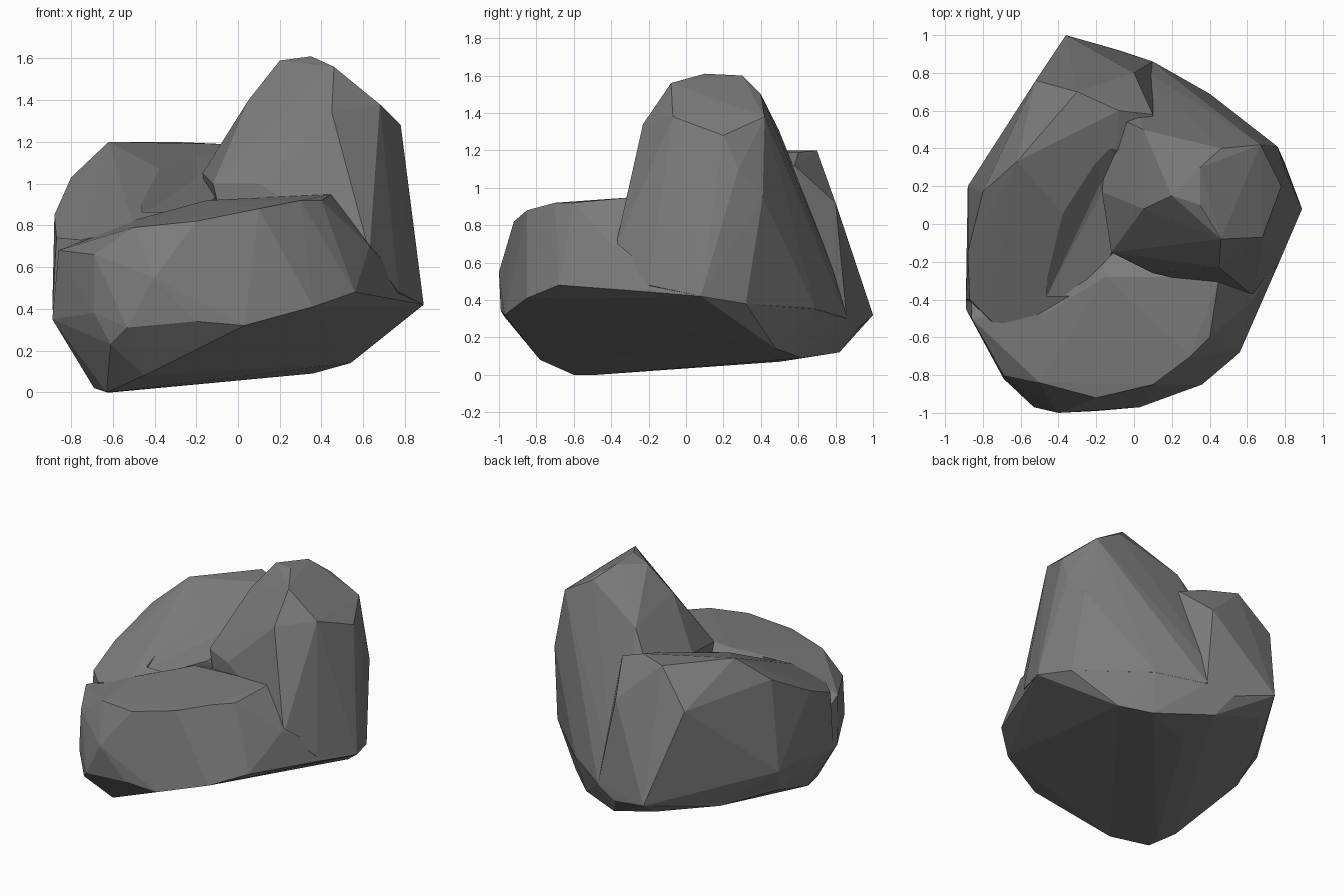
import bpy
import bmesh

default_cube = bpy.data.objects.get("Cube")
if default_cube:
    bpy.data.objects.remove(default_cube, do_unlink=True)

# One plain stone colour
stone = bpy.data.materials.new("grey stone")
stone.use_nodes = True
stone_colour = (0.2, 0.2, 0.2, 1)
stone.diffuse_color = stone_colour
stone.node_tree.nodes["Principled BSDF"].inputs["Base Color"].default_value = stone_colour


def chunk(name, *outlines):
    """Wrap a faceted convex stone around a few outlines."""
    bm = bmesh.new()
    for outline in outlines:
        for point in outline:
            bm.verts.new(point)
    hull = bmesh.ops.convex_hull(bm, input=bm.verts)
    spare = set(hull["geom_interior"]) | set(hull["geom_unused"])
    spare_verts = [item for item in spare if isinstance(item, bmesh.types.BMVert)]
    bmesh.ops.delete(bm, geom=spare_verts, context="VERTS")
    bmesh.ops.recalc_face_normals(bm, faces=bm.faces)
    mesh = bpy.data.meshes.new(name)
    bm.to_mesh(mesh)
    bm.free()
    mesh.materials.append(stone)
    obj = bpy.data.objects.new(name, mesh)
    bpy.context.scene.collection.objects.link(obj)
    return obj


def combine(target, helper, operation):
    """Bake a boolean into the target and discard the helper."""
    helper.hide_render = True
    modifier = target.modifiers.new("combine", "BOOLEAN")
    modifier.operation = operation
    modifier.solver = "EXACT"
    modifier.object = helper
    bpy.context.view_layer.update()
    depsgraph = bpy.context.evaluated_depsgraph_get()
    baked = bpy.data.meshes.new_from_object(target.evaluated_get(depsgraph))
    target.modifiers.clear()
    target.data = baked
    bpy.data.objects.remove(helper, do_unlink=True)


# Underside and widest outline of the boulder
underside = [
    (-.63, -.6, 0), (-.69, -.4, .02), (-.6, -.48, 0), (-.45, -.78, .08),
    (-.8, .1, .21), (-.62, .5, .2), (-.35, .85, .22), (0, .82, .12),
    (.36, .62, .09), (.54, .48, .14), (0, .5, .07),
]
waist = [
    (-.53, -.97, .31), (-.2, -.99, .34), (.03, -.97, .32), (.36, -.85, .41),
    (.56, -.68, .48), (.77, -.2, .45), (.89, .08, .42), (.8, .32, .38),
    (.4, .69, .35), (.1, .86, .3), (-.08, .92, .25), (-.36, 1, .32),
    (-.87, .1, .38), (-.89, -.45, .35), (-.69, -.82, .38), (-.61, -.88, .23),
]

# Low front shelf
shelf = [
    (-.4, -1, .55), (-.69, -.8, .66), (-.86, -.5, .68), (-.5, -.84, .79),
    (-.2, -.92, .82), (.1, -.85, .88), (.3, -.7, .92), (.4, -.6, .92),
    (.45, -.28, .95), (.63, -.4, .7), (-.15, -.28, .92), (-.48, -.48, .83),
]
boulder = chunk("boulder", underside, waist, shelf)

# Sloping slab on one side, rising to a ridge at the back
ridge = [
    (-.08, .6, 1.19), (-.3, .7, 1.2), (-.62, .33, 1.2), (-.8, .17, 1.03),
    (-.88, -.15, .85), (-.87, -.4, .74), (-.75, -.52, .73), (-.5, -.54, .79),
    (-.15, -.2, .95), (.1, .58, 1.12),
]
slab_foot = [
    (-.52, .76, .95), (0, .8, .92), (-.36, 1, .32), (.1, .86, .3),
    (-.88, .2, .4), (-.89, -.4, .4), (-.8, .1, .22), (-.62, .5, .21),
    (.2, .2, .5),
]
slab = chunk("slab", ridge, slab_foot)

# Notch with sloping walls broken out of the slab beside the peak
notch = chunk("notch", [
    (-.46, .25, 1.25), (-.22, .5, 1.25), (.2, .45, 1.25), (-.48, -.4, 1.2),
    (.1, -.4, 1.2), (-.19, .19, 1.03), (-.08, .34, 1.07), (.2, .4, 1.1),
    (-.46, -.38, .85), (0, -.38, .86), (-.26, -.08, .96), (.1, 0, 1),
])
combine(slab, notch, "DIFFERENCE")

# Tall peak
summit = [
    (.2, .15, 1.59), (.35, .1, 1.61), (.35, .3, 1.6), (.46, -.08, 1.56),
    (.46, .4, 1.5), (.67, .42, 1.38), (.68, -.07, 1.38), (.78, .2, 1.28),
]
shoulders = [
    (.05, .08, 1.4), (.05, .5, 1.3), (-.17, .17, 1.05), (-.12, -.15, 1),
    (.1, -.26, 1), (.45, -.23, 1.34), (.58, -.23, 1.1), (.8, .28, 1.1),
    (.76, .41, .95), (.2, .58, 1.05), (-.12, .58, 1.02),
]
peak_foot = [
    (.63, -.38, .67), (.77, -.2, .48), (.89, .08, .42), (.8, .32, .38),
    (.4, .69, .36), (.1, .86, .31), (-.08, .9, .3), (.54, .48, .16),
    (0, -.2, .5),
]
peak = chunk("peak", summit, shoulders, peak_foot)

# Fuse the chunks into one rock
combine(boulder, slab, "UNION")
combine(boulder, peak, "UNION")
for face in boulder.data.polygons:
    face.use_smooth = False
    face.material_index = 0
